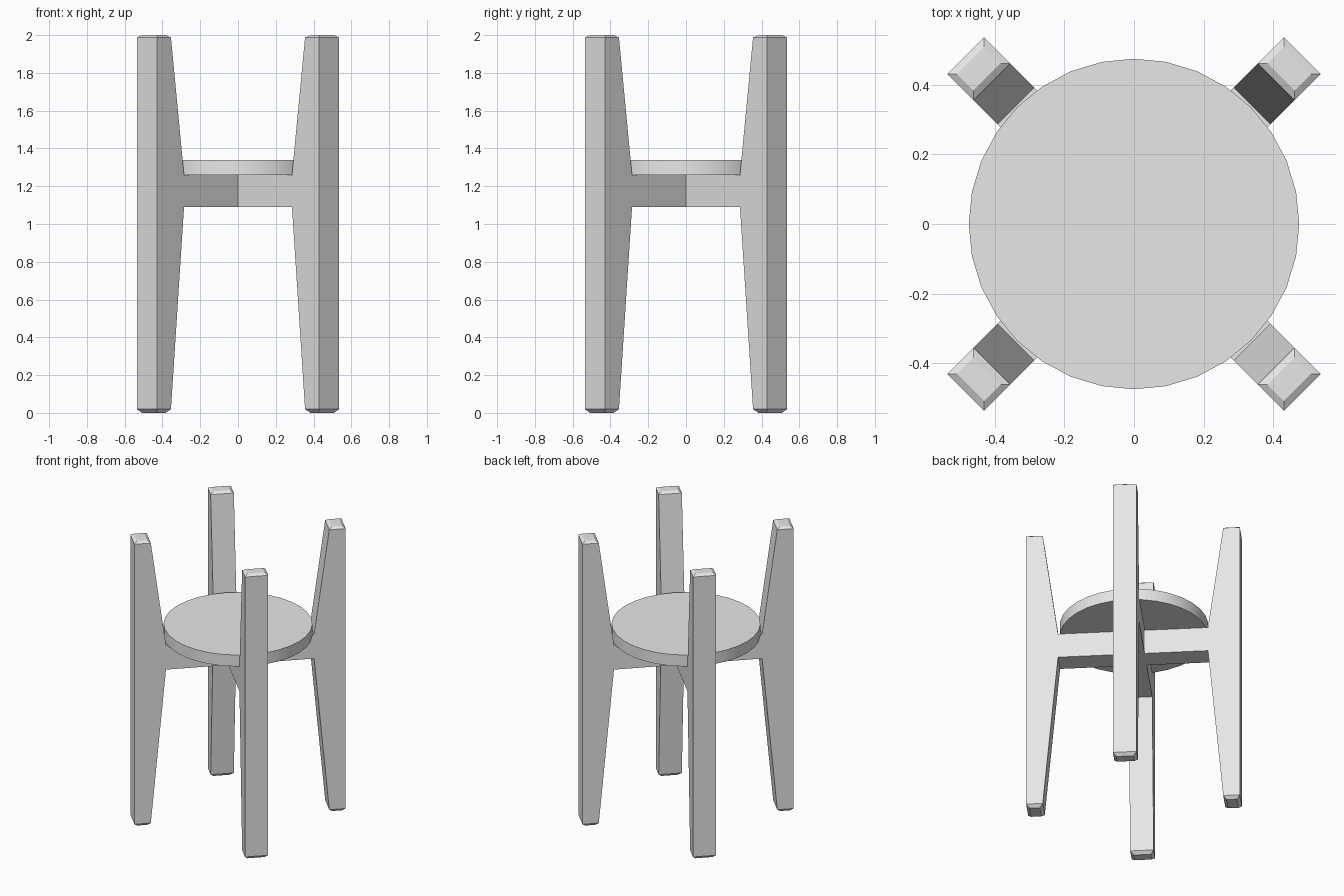
import bpy, bmesh, math
from mathutils import Matrix

if "Cube" in bpy.data.objects:
    bpy.data.objects.remove(bpy.data.objects["Cube"])

grey = bpy.data.materials.new("light grey")
grey.diffuse_color = (0.8, 0.8, 0.8, 1)
grey.use_nodes = True
grey.node_tree.nodes["Principled BSDF"].inputs["Base Color"].default_value = grey.diffuse_color

HALF_W = 0.075      # half width of legs and crossbars
R_IN = 0.479        # radius of the legs' inner face at the crossbars
R_END = 0.577       # radius of the inner face at the leg ends
R_OUT = 0.683       # radius of the outer face
Z_LOW, Z_HIGH, Z_TOP = 1.09, 1.26, 1.34


def finish(bm, name, angle=0.0):
    bmesh.ops.recalc_face_normals(bm, faces=bm.faces[:])
    mesh = bpy.data.meshes.new(name)
    bm.to_mesh(mesh)
    bm.free()
    mesh.materials.append(grey)
    obj = bpy.data.objects.new(name, mesh)
    bpy.context.collection.objects.link(obj)
    obj.rotation_euler.z = angle
    return obj


def leg(name, angle):
    # stacked rectangular rings: height, inner radius, outer radius, half width
    c = 0.02
    rings = [(0, R_END + c, R_OUT - c, HALF_W - c),
             (0.02, R_END, R_OUT, HALF_W),
             (Z_LOW, R_IN, R_OUT, HALF_W),
             (Z_HIGH, R_IN, R_OUT, HALF_W),
             (1.987, R_END, R_OUT, HALF_W),
             (2.0, R_END + c, R_OUT - c, HALF_W - c)]
    bm = bmesh.new()
    loops = [[bm.verts.new(p) for p in
              ((a, -w, z), (b, -w, z), (b, w, z), (a, w, z))]
             for z, a, b, w in rings]
    for lo, hi in zip(loops, loops[1:]):
        for i in range(4):
            j = (i + 1) % 4
            bm.faces.new((lo[i], lo[j], hi[j], hi[i]))
    bm.faces.new(loops[0])
    bm.faces.new(loops[-1])
    finish(bm, name, angle)


def crossbar(name, angle):
    bm = bmesh.new()
    bmesh.ops.create_cube(bm, size=1)
    bmesh.ops.scale(bm, vec=(2 * R_IN, 2 * HALF_W, Z_HIGH - Z_LOW), verts=bm.verts)
    bmesh.ops.translate(bm, vec=(0, 0, (Z_LOW + Z_HIGH) / 2), verts=bm.verts)
    finish(bm, name, angle)


# Four diagonal legs
for i, name in enumerate(("back_right_leg", "back_left_leg",
                          "front_left_leg", "front_right_leg")):
    leg(name, math.radians(45 + 90 * i))

# Two crossed bars under the disc
crossbar("crossbar_a", math.radians(45))
crossbar("crossbar_b", math.radians(135))

# Round shelf resting on the bars
bm = bmesh.new()
bmesh.ops.create_cone(bm, cap_ends=True, segments=32, radius1=0.474, radius2=0.474,
                      depth=Z_TOP - Z_HIGH,
                      matrix=Matrix.Translation((0, 0, (Z_TOP + Z_HIGH) / 2)))
disc = finish(bm, "round_shelf")
bpy.context.view_layer.objects.active = disc
disc.select_set(True)
bpy.ops.object.shade_smooth_by_angle(angle=math.radians(30))
